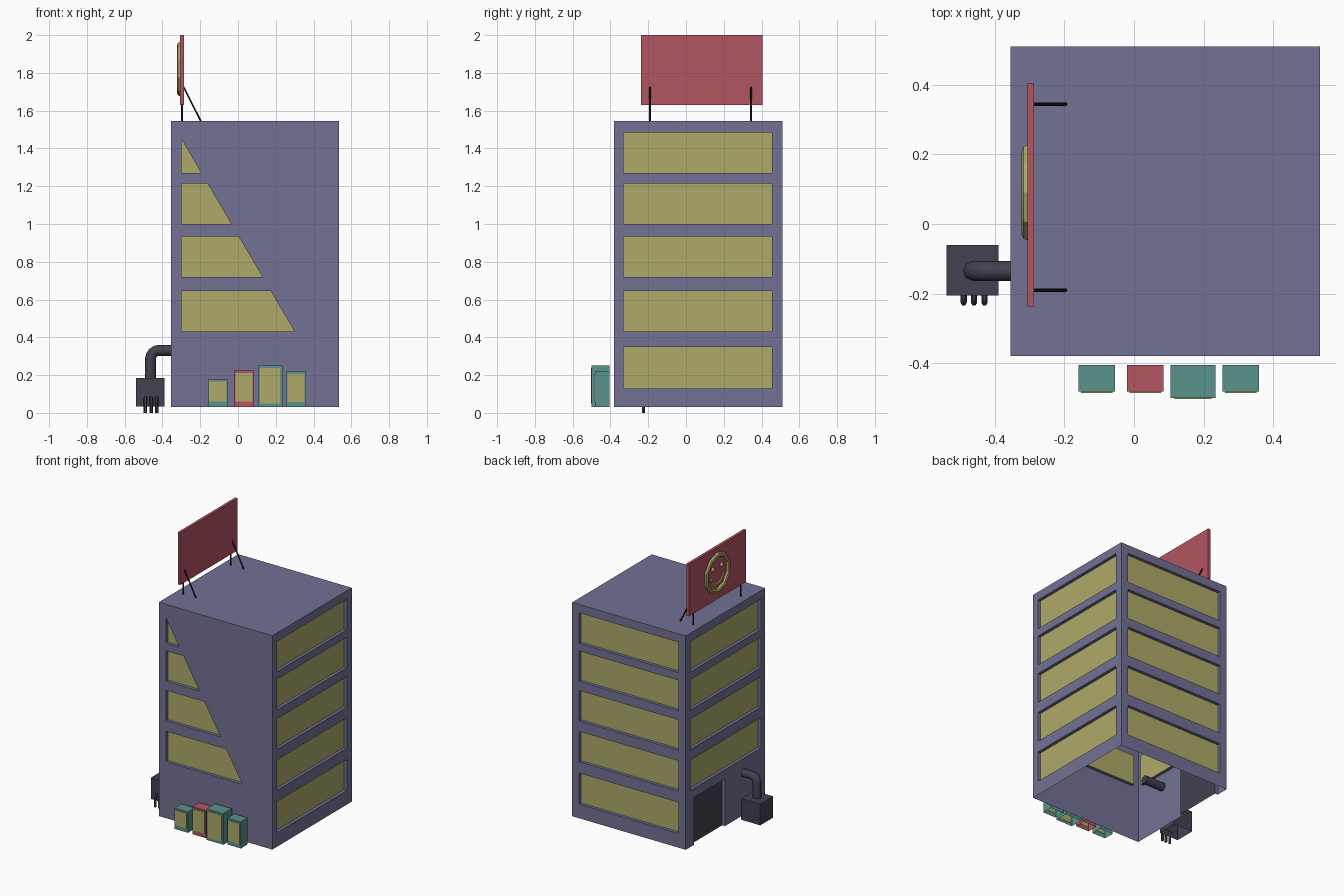
import bpy, bmesh, math
from mathutils import Vector

if "Cube" in bpy.data.objects:
    bpy.data.objects.remove(bpy.data.objects["Cube"])


def material(name, rgb):
    m = bpy.data.materials.new(name)
    m.diffuse_color = (*rgb, 1)
    m.use_nodes = True
    m.node_tree.nodes["Principled BSDF"].inputs["Base Color"].default_value = m.diffuse_color
    return m


WALL = material("wall_violet", (0.17, 0.165, 0.30))
GLASS = material("window_yellow", (0.42, 0.40, 0.14))
RED = material("sign_red", (0.45, 0.09, 0.12))
TEAL = material("machine_teal", (0.10, 0.29, 0.26))
DARK = material("dark_metal", (0.055, 0.052, 0.08))
BLACK = material("strut_black", (0.015, 0.015, 0.025))


def finish(bm, name, *mats):
    me = bpy.data.meshes.new(name)
    bm.to_mesh(me)
    bm.free()
    for m in mats:
        me.materials.append(m)
    ob = bpy.data.objects.new(name, me)
    bpy.context.collection.objects.link(ob)
    return ob


def box(name, lo, hi, mat, open_bottom=False):
    bm = bmesh.new()
    bmesh.ops.create_cube(bm, size=1)
    for v in bm.verts:
        v.co = [(a + b) / 2 + c * (b - a) for a, b, c in zip(lo, hi, v.co)]
    if open_bottom:
        bm.normal_update()
        bmesh.ops.delete(bm, geom=[f for f in bm.faces if f.normal.z < -0.9],
                         context='FACES_ONLY')
    return finish(bm, name, mat)


def tube(name, pts, radius, mat, res=2):
    cu = bpy.data.curves.new(name, 'CURVE')
    cu.dimensions = '3D'
    cu.bevel_depth = radius
    cu.bevel_resolution = res
    cu.use_fill_caps = True
    sp = cu.splines.new('POLY')
    sp.points.add(len(pts) - 1)
    for p, co in zip(sp.points, pts):
        p.co = (*co, 1)
    cu.materials.append(mat)
    ob = bpy.data.objects.new(name, cu)
    bpy.context.collection.objects.link(ob)
    bpy.ops.object.select_all(action='DESELECT')
    ob.select_set(True)
    bpy.context.view_layer.objects.active = ob
    bpy.ops.object.convert(target='MESH')
    bpy.ops.object.shade_smooth_by_angle(angle=math.radians(50))
    return bpy.context.object


def elbow(a, corner, b, r, n=4):
    """Path a -> corner -> b with the corner rounded."""
    a, c, b = Vector(a), Vector(corner), Vector(b)
    da, db = (a - c).normalized(), (b - c).normalized()
    arc = []
    for i in range(n + 1):
        t = math.pi / 2 * i / n
        arc.append(c + da * r * (1 - math.sin(t)) + db * r * (1 - math.cos(t)))
    return [a] + arc + [b]


# Building shell: four walls with recessed windows, open underneath
X0, X1, Y0, Y1, Z0, Z1 = -0.355, 0.535, -0.38, 0.51, 0.03, 1.545
DEPTH = 0.022
ROWS = [(0.13, 0.35), (0.43, 0.645), (0.72, 0.935), (1.0, 1.215), (1.27, 1.485)]
DOOR = (0.07, 0.42, 0.365)
shell = bmesh.new()


def rect(u0, u1, v0, v1):
    return [(u0, v0), (u1, v0), (u1, v1), (u0, v1)]


def loop(pts, place, d):
    return [shell.verts.new(place(u, v, d)) for u, v in pts]


def wall(place, normal, outline, holes):
    edges = []
    for pts in [outline] + holes:
        front = loop(pts, place, 0)
        n = len(front)
        edges += [shell.edges.new((front[i], front[(i + 1) % n])) for i in range(n)]
        if pts is not outline:
            recess(pts, place, 1, True)
    bmesh.ops.triangle_fill(shell, edges=edges, use_beauty=True, normal=normal)


def recess(pts, place, mat, closed):
    front, back = loop(pts, place, 0), loop(pts, place, DEPTH)
    n = len(pts)
    for i in range(n if closed else n - 1):
        j = (i + 1) % n
        shell.faces.new((front[i], front[j], back[j], back[i]))
    shell.faces.new(back).material_index = mat


def slant(z):
    return 0.30 - (z - 0.43) * 0.60 / 1.02


front_holes = [[(-0.30, a), (slant(a), a), (slant(b), b), (-0.30, b)] for a, b in ROWS[1:4]]
front_holes.append([(-0.30, 1.27), (slant(1.27), 1.27), (-0.30, 1.45)])
back_holes = [rect(-0.30, 0.48, a, b) for a, b in ROWS]
side_holes = [rect(-0.33, 0.455, a, b) for a, b in ROWS]
d0, d1, dz = DOOR
door_path = [(d0, Z0), (d0, dz), (d1, dz), (d1, Z0)]
left_place = lambda u, v, d: (X0 + d, u, v)
wall(lambda u, v, d: (u, Y0 + d, v), (0, -1, 0), rect(X0, X1, Z0, Z1), front_holes)
wall(lambda u, v, d: (u, Y1 - d, v), (0, 1, 0), rect(X0, X1, Z0, Z1), back_holes)
wall(lambda u, v, d: (X1 - d, u, v), (1, 0, 0), rect(Y0, Y1, Z0, Z1), side_holes)
wall(left_place, (-1, 0, 0),
     [(Y0, Z0)] + door_path + [(Y1, Z0), (Y1, Z1), (Y0, Z1)], side_holes[1:])
recess(door_path, left_place, 2, False)
shell.faces.new([shell.verts.new((x, y, Z1)) for x, y in rect(X0, X1, Y0, Y1)])
bmesh.ops.remove_doubles(shell, verts=shell.verts[:], dist=1e-4)
bmesh.ops.recalc_face_normals(shell, faces=shell.faces[:])
finish(shell, "building", WALL, GLASS, DARK)

# Street machines along the front
for i, (x0, x1, y, top, mat, s) in enumerate([
        (-0.16, -0.055, -0.482, 0.178, TEAL, (-0.153, -0.062, 0.06, 0.167)),
        (-0.02, 0.085, -0.482, 0.225, RED, (-0.013, 0.078, 0.06, 0.212)),
        (0.105, 0.235, -0.50, 0.25, TEAL, (0.117, 0.223, 0.05, 0.237)),
        (0.255, 0.36, -0.482, 0.218, TEAL, (0.262, 0.353, 0.058, 0.206))]):
    box(f"machine_{i}", (x0, y, Z0), (x1, -0.405, top), mat, True)
    box(f"machine_screen_{i}", (s[0], y - 0.004, s[2]), (s[1], y + 0.002, s[3]), GLASS)

# Utility box with large duct and three small drain pipes
box("utility_box", (-0.54, -0.205, 0.035), (-0.39, -0.06, 0.185), DARK, True)
tube("duct", elbow((-0.463, -0.135, 0.18), (-0.463, -0.135, 0.331),
                   (-0.20, -0.135, 0.331), 0.045), 0.029, DARK)
for i in range(3):
    x = -0.49 + 0.03 * i
    tube(f"drain_pipe_{i}", elbow((x, -0.20, 0.08), (x, -0.226, 0.08), (x, -0.226, 0.0),
                                  0.014, 3), 0.009, DARK, 1)

# Roof billboard with posts and struts
box("billboard", (-0.306, -0.237, 1.63), (-0.287, 0.405, 2.0), RED)
for side, y in (("near", -0.19), ("far", 0.345)):
    tube(f"post_{side}", [(-0.297, y, Z1), (-0.297, y, 1.64)], 0.005, BLACK, 1)
    tube(f"strut_{side}", [(-0.197, y, Z1), (-0.288, y, 1.725)], 0.005, BLACK, 1)

# Smiling face on the billboard
CY, CZ, SX = 0.09, 1.82, -0.306
bpy.ops.mesh.primitive_torus_add(major_segments=10, minor_segments=8, major_radius=0.127,
                                 minor_radius=0.017, location=(SX, CY, CZ),
                                 rotation=(0, math.pi / 2, 0))
ring = bpy.context.object
ring.name = "face_ring"
ring.data.materials.append(GLASS)
bpy.ops.object.shade_smooth_by_angle(angle=math.radians(30))
for side, s in (("left", -1), ("right", 1)):
    bpy.ops.mesh.primitive_uv_sphere_add(segments=10, ring_count=6, radius=0.016,
                                         location=(SX, CY + s * 0.05, CZ + 0.04))
    eye = bpy.context.object
    eye.name = f"face_eye_{side}"
    eye.data.materials.append(GLASS)
angles = [math.radians(200 + 140 * i / 6) for i in range(7)]
tube("face_mouth", [(SX, CY + 0.075 * math.cos(a), CZ + 0.075 * math.sin(a)) for a in angles],
     0.01, GLASS, 1)
